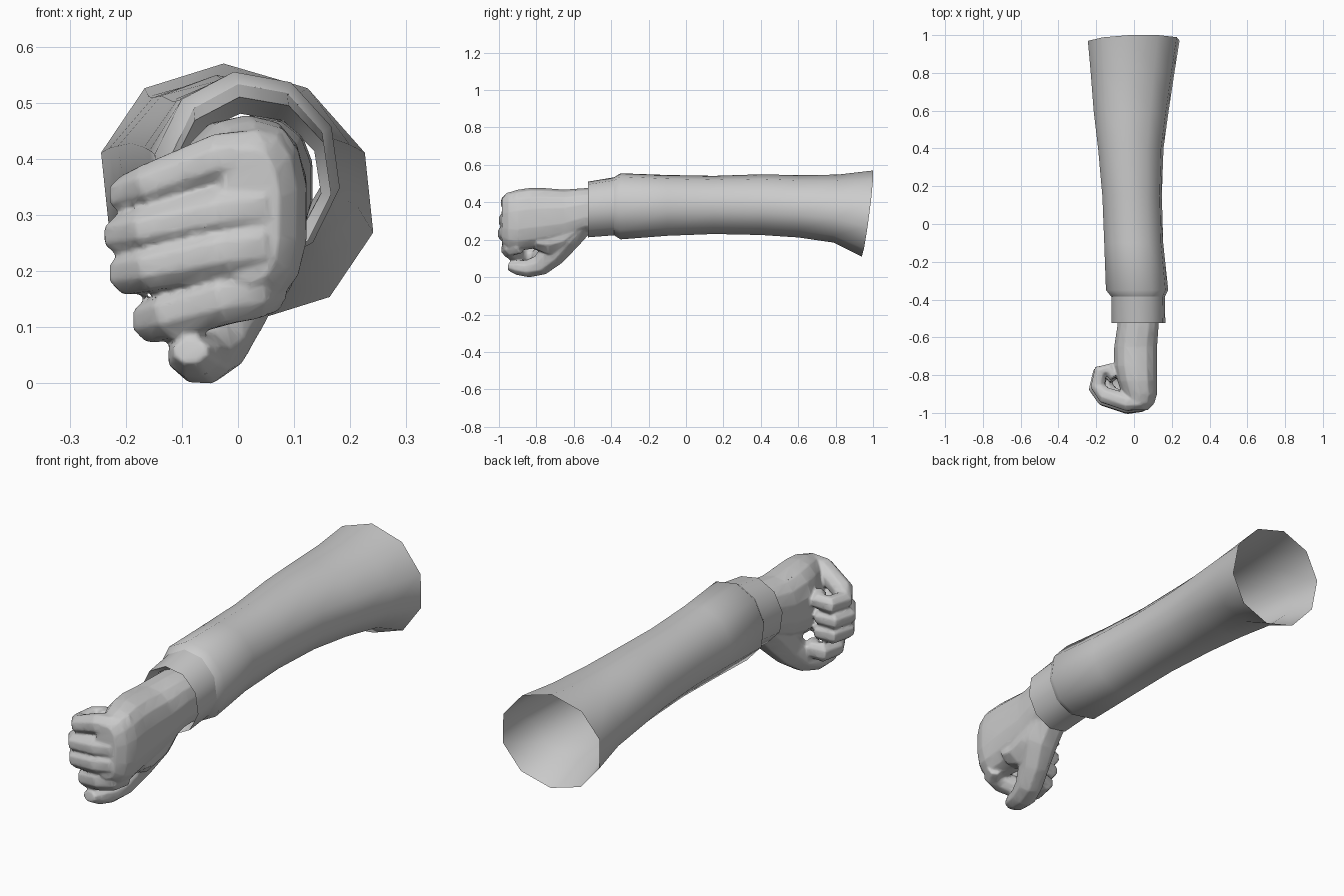
import bpy, bmesh
from math import sin, cos, pi
from mathutils import Vector

if "Cube" in bpy.data.objects:
    bpy.data.objects.remove(bpy.data.objects["Cube"])


def select(obs):
    bpy.ops.object.select_all(action='DESELECT')
    for ob in obs:
        ob.select_set(True)
    bpy.context.view_layer.objects.active = obs[0]


def loft(name, rings, cap=False, angle=50):
    """Skin a list of equal-length point rings into one smooth object."""
    bm = bmesh.new()
    vs = [[bm.verts.new(p) for p in r] for r in rings]
    n = len(vs[0])
    for a, b in zip(vs, vs[1:]):
        for i in range(n):
            j = (i + 1) % n
            bm.faces.new((a[i], a[j], b[j], b[i]))
    if cap:
        bm.faces.new(vs[0])
        bm.faces.new(vs[-1])
    bmesh.ops.recalc_face_normals(bm, faces=bm.faces)
    me = bpy.data.meshes.new(name)
    bm.to_mesh(me)
    bm.free()
    ob = bpy.data.objects.new(name, me)
    bpy.context.collection.objects.link(ob)
    select([ob])
    bpy.ops.object.shade_smooth_by_angle(angle=angle * pi / 180)
    return ob


def section(y, x0, x1, z0, z1, n=10, tilt=0.0, power=1.0, twist=0.0, shear=0.0):
    """Ring across the arm fitted to x and z extents; tilt leans it in y."""
    pts = []
    for i in range(n):
        a = 2 * pi * i / n + twist
        s, c = sin(a), cos(a)
        s = (abs(s) ** power) * (1 if s >= 0 else -1)
        c = (abs(c) ** power) * (1 if c >= 0 else -1)
        k = 0.965 if n == 10 else 1
        pts.append(Vector(((x0 + x1) / 2 + (x1 - x0) / 2 * s / k - shear * c,
                           y + tilt * (c + 0.35 * s),
                           (z0 + z1) / 2 + (z1 - z0) / 2 * c)))
    return pts


def tube(name, path, up, n=8):
    """Octagonal tube through (x, y, z, half depth, half width) points."""
    cs = [Vector(p[:3]) for p in path]
    rings = []
    for i, p in enumerate(path):
        t = (cs[min(i + 1, len(cs) - 1)] - cs[max(i - 1, 0)]).normalized()
        side = t.cross(up).normalized()
        wide = side.cross(t).normalized()
        rings.append([cs[i] + (side * p[3] * cos(a) + wide * p[4] * sin(a)) / cos(pi / n)
                      for a in [2 * pi * (k + .5) / n for k in range(n)]])
    return loft(name, rings, True)


# Flared hollow sleeve, twisting slightly towards the wrist
sleeve = [(0.97, -.24, .237, .11, .57, .03), (.80, -.225, .21, .185, .548, .012),
          (.60, -.21, .18, .212, .545, 0), (.40, -.187, .153, .225, .55, 0),
          (.15, -.165, .145, .23, .542, 0), (-.10, -.155, .152, .22, .547, 0),
          (-.35, -.145, .178, .20, .557, 0), (-.385, -.117, .16, .222, .535, 0)]
loft("sleeve", [section(y, a, b, c, d, tilt=t, twist=-.11 * (.97 - y), shear=max(0, y) * .025)
                for y, a, b, c, d, t in sleeve])

# Narrow cuff, with the lip turned in towards the wrist
loft("cuff", [section(*p, twist=-.15) for p in [
    (-.385, -.117, .16, .222, .535), (-.525, -.115, .163, .211, .512),
    (-.47, -.10, .145, .235, .482)]])

# Wrist and back of hand
palm = [(-.42, -.085, .135, .24, .478), (-.54, -.09, .132, .235, .476),
        (-.65, -.107, .124, .19, .468), (-.75, -.107, .124, .165, .476),
        (-.83, -.09, .124, .15, .478), (-.90, -.065, .124, .14, .468),
        (-.95, -.045, .108, .15, .452), (-.985, -.03, .075, .18, .42)]
hand = [loft("fist", [section(*p, n=14, power=.8) for p in palm], True)]

# Four curled fingers: knuckle, first joint, fold and tip
curl = [(.075, -.90, .035, .044), (.03, -.952, .042, .047), (-.03, -.957, .045, .044),
        (-.155, -.918, .043, .039), (-.192, -.87, .038, .036),
        (-.176, -.79, .036, .036), (-.13, -.782, .035, .034), (-.10, -.82, .032, .03)]
fingers = [("little", .336, .43, 1.0, .012, 1.0, .15), ("ring", .264, .25, 1.05, 0, 1.0, .7),
           ("middle", .197, .23, 1.0, -.004, 1.05, .8), ("index", .113, .25, .78, .014, 1.08, .9)]
for name, z, slope, sx, dy, w, after in fingers:
    pts = []
    for i, (x, y, d, b) in enumerate(curl):
        rise = (min(x, -.04) + .19) + after * max(x + .04, 0)
        pts.append((x * sx, y + dy, z + slope * rise * (1 if i < 5 else .5), d, b * w))
    hand.append(tube(name, pts, Vector((0, 0, 1))))

# Thumb bent below the fist
hand.append(tube("thumb", [
    (.02, -.54, .31, .07, .08), (.01, -.64, .215, .08, .08), (-.018, -.71, .128, .07, .063),
    (-.044, -.775, .066, .055, .056), (-.066, -.84, .046, .046, .054),
    (-.078, -.90, .05, .038, .047), (-.085, -.948, .058, .022, .03)], Vector((1, 0, 0))))

# Heel of the hand filling in behind the thumb
hand.append(tube("heel", [(.025, -.58, .29, .07, .08), (.02, -.67, .225, .09, .08),
                          (.02, -.75, .20, .08, .075), (.03, -.81, .20, .05, .07)],
                 Vector((1, 0, 0))))

# Fuse the hand into one skin, soften the creases and thin the mesh
select(hand)
bpy.ops.object.join()
fist = bpy.context.object
m = fist.modifiers.new("fuse", 'REMESH')
m.mode = 'VOXEL'
m.voxel_size = .006
m = fist.modifiers.new("soften", 'SMOOTH')
m.factor, m.iterations = .5, 3
m = fist.modifiers.new("thin", 'DECIMATE')
m.ratio = .15
for m in list(fist.modifiers):
    bpy.ops.object.modifier_apply(modifier=m.name)
bpy.ops.object.shade_smooth_by_angle(angle=65 * pi / 180)
